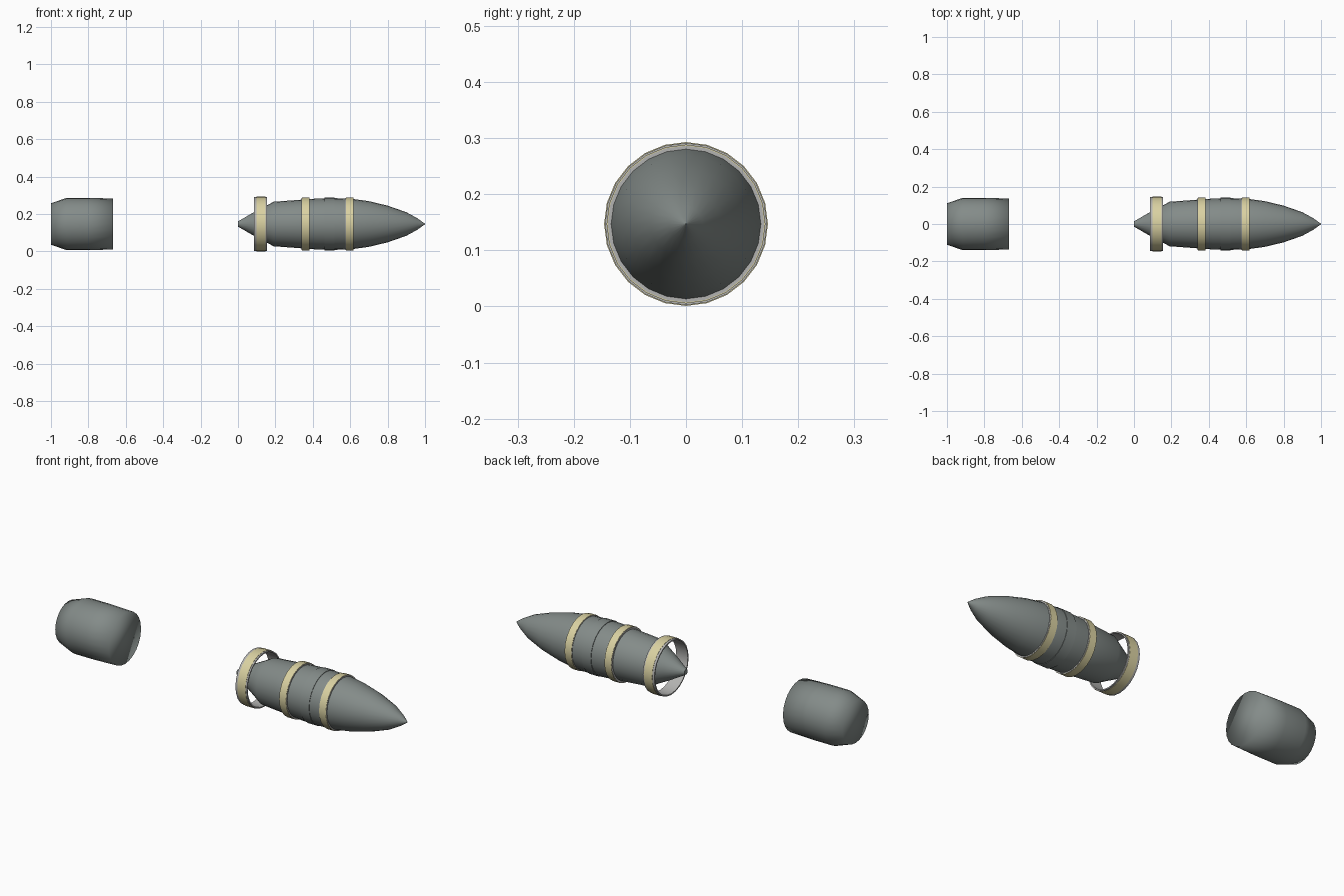
import bpy, bmesh
from math import sin, cos, tau, radians

if "Cube" in bpy.data.objects:
    bpy.data.objects.remove(bpy.data.objects["Cube"])

SIDES = 24
AXIS_Z = 0.147


def material(name, rgb):
    m = bpy.data.materials.new(name)
    m.use_nodes = True
    m.diffuse_color = (*rgb, 1)
    m.node_tree.nodes["Principled BSDF"].inputs["Base Color"].default_value = (*rgb, 1)
    return m


grey = material("gunmetal grey", (0.23, 0.26, 0.25))
silver = material("light silver", (0.45, 0.45, 0.44))
cream = material("pale brass", (0.70, 0.64, 0.36))


def lathe(name, profile, mat, closed_loop=False, smooth_angle=35):
    """Turn (x, radius) points around the long axis."""
    bm = bmesh.new()
    rings = []
    for x, r in profile:
        rings.append([bm.verts.new((x, r * sin(tau * i / SIDES), AXIS_Z + r * cos(tau * i / SIDES)))
                      for i in range(SIDES)])
    pairs = list(zip(rings, rings[1:]))
    if closed_loop:
        pairs.append((rings[-1], rings[0]))
    else:
        bm.faces.new(rings[0])
        bm.faces.new(rings[-1])
    for a, b in pairs:
        for i in range(SIDES):
            j = (i + 1) % SIDES
            bm.faces.new((a[i], a[j], b[j], b[i]))
    bmesh.ops.recalc_face_normals(bm, faces=bm.faces)
    mesh = bpy.data.meshes.new(name)
    bm.to_mesh(mesh)
    bm.free()
    mesh.materials.append(mat)
    ob = bpy.data.objects.new(name, mesh)
    bpy.context.collection.objects.link(ob)
    bpy.ops.object.select_all(action="DESELECT")
    ob.select_set(True)
    bpy.context.view_layer.objects.active = ob
    bpy.ops.object.shade_smooth_by_angle(angle=radians(smooth_angle))


def tube(name, centre, half, inner, outer, mat):
    x0, x1 = centre - half, centre + half
    lathe(name, [(x0, inner), (x0, outer), (x1, outer), (x1, inner)], mat, True)


# Pointed projectile with a tapering tail
lathe("projectile_body", [
    (0, 0.014), (0.09, 0.066), (0.15, 0.097), (0.19, 0.119), (0.34, 0.13),
    (0.42, 0.136), (0.5, 0.1385), (0.6, 0.136), (0.7, 0.122), (0.8, 0.098),
    (0.9, 0.063), (0.96, 0.03), (1, 0.001)], grey)

# Separate casing with a tapered rear and softly shaded ends
lathe("casing", [
    (-1, 0.111), (-0.915, 0.14), (-0.8, 0.14), (-0.667, 0.136)],
    grey, smooth_angle=120)

# Loose tail ring: light rims either side of a brass band
tube("tail_collar", 0.12, 0.034, 0.138, 0.1445, silver)
tube("tail_band", 0.122, 0.024, 0.14, 0.146, cream)

# Brass bands with thin light rims on the body
for label, centre in (("middle", 0.362), ("front", 0.597)):
    tube(label + "_collar", centre, 0.0215, 0.128, 0.1395, silver)
    tube(label + "_band", centre, 0.02, 0.13, 0.1415, cream)

# Plain collar between the bands
tube("plain_collar", 0.49, 0.027, 0.132, 0.1405, grey)
